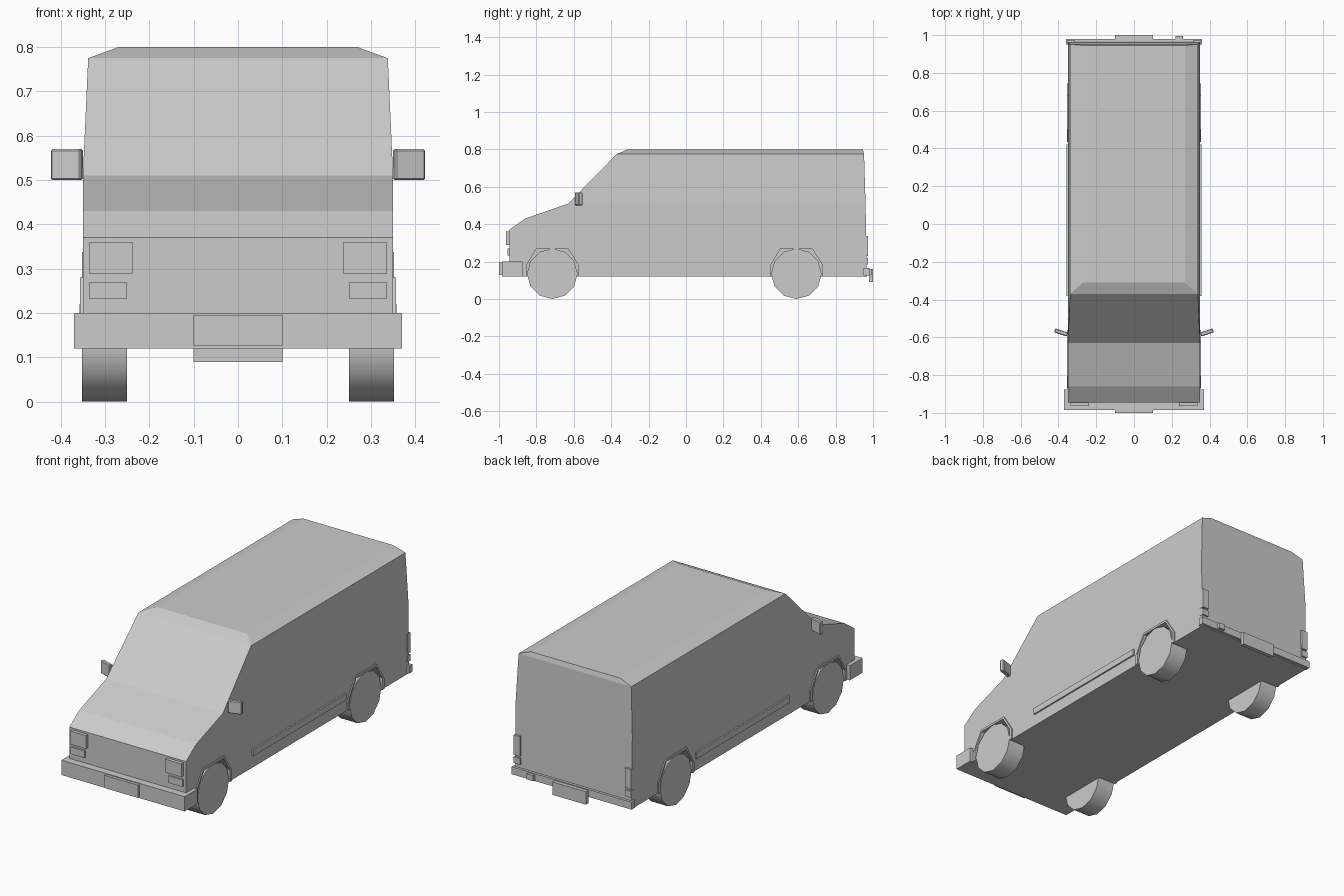
import bpy, bmesh, math
from mathutils import Matrix

if "Cube" in bpy.data.objects:
    bpy.data.objects.remove(bpy.data.objects["Cube"], do_unlink=True)

grey = bpy.data.materials.new("plain_grey")
grey.use_nodes = True
grey.diffuse_color = (0.6, 0.6, 0.6, 1)
grey.node_tree.nodes["Principled BSDF"].inputs["Base Color"].default_value = (0.6, 0.6, 0.6, 1)


def finish(name, bm):
    bmesh.ops.recalc_face_normals(bm, faces=bm.faces[:])
    mesh = bpy.data.meshes.new(name)
    bm.to_mesh(mesh)
    bm.free()
    mesh.materials.append(grey)
    obj = bpy.data.objects.new(name, mesh)
    bpy.context.collection.objects.link(obj)
    return obj


def box(name, x, y, z, turn=0, bevel=0):
    """Box from (low, high) ranges, turned about its own upright axis."""
    bm = bmesh.new()
    size = [b - a for a, b in (x, y, z)]
    centre = [(a + b) / 2 for a, b in (x, y, z)]
    matrix = (Matrix.Translation(centre) @ Matrix.Rotation(turn, 4, "Z")
              @ Matrix.Diagonal((*size, 1)))
    bmesh.ops.create_cube(bm, size=1, matrix=matrix)
    if bevel:
        bmesh.ops.bevel(bm, geom=bm.edges[:], offset=bevel, segments=1, affect="EDGES")
    return finish(name, bm)


def pair(name, x, y, z, turn=0, bevel=0):
    for side, s in (("left", 1), ("right", -1)):
        box(f"{side}_{name}", sorted((s * x[0], s * x[1])), y, z, s * turn, bevel)


def prism(name, outline, x0, x1):
    """Extrude a (y, z) outline along x."""
    bm = bmesh.new()
    face = bm.faces.new([bm.verts.new((x0, y, z)) for y, z in outline])
    grown = bmesh.ops.extrude_face_region(bm, geom=[face])["geom"]
    verts = [v for v in grown if isinstance(v, bmesh.types.BMVert)]
    bmesh.ops.translate(bm, verts=verts, vec=(x1 - x0, 0, 0))
    return finish(name, bm)


# Body shell: side profile with (y, z, half width), joined across
PROFILE = [(-.945, .12, .35), (-.945, .37, .35), (-.86, .43, .35), (-.63, .51, .35),
           (-.37, .775, .338), (-.31, .80, .27), (.945, .80, .27), (.952, .775, .338),
           (.96, .51, .35), (.967, .12, .35)]
bm = bmesh.new()
sides = [[bm.verts.new((s * w, y, z)) for y, z, w in PROFILE] for s in (1, -1)]
left, right = sides
for i in range(len(PROFILE)):
    bm.faces.new((left[i - 1], left[i], right[i], right[i - 1]))
for ring in sides:
    for ids in ((0, 1, 2, 3, 8, 9), (3, 4, 7, 8), (4, 5, 6, 7)):
        bm.faces.new([ring[i] for i in ids])
body = finish("body", bm)

# Wheel wells, arch trims and wheels
ARCH = [(-.155, .12), (-.155, .17), (-.09, .28), (.09, .28), (.155, .18), (.155, .12)]
INNER = [(-.138, .12), (-.138, .18), (-.085, .268), (.085, .268), (.138, .185), (.138, .12)]
for axle, cy in (("front", -.715), ("rear", .59)):
    for side, s in (("left", 1), ("right", -1)):
        hole = [(cy + y, z if z > .12 else .05) for y, z in INNER]
        cutter = prism("well_cutter", hole, s * .255, s * .45)
        cut = body.modifiers.new("well", "BOOLEAN")
        cut.operation = "DIFFERENCE"
        cut.solver = "EXACT"
        cut.object = cutter
        bpy.context.view_layer.objects.active = body
        bpy.ops.object.modifier_apply(modifier=cut.name)
        bpy.data.objects.remove(cutter, do_unlink=True)

        trim = ARCH + INNER[::-1]
        prism(f"{axle}_{side}_arch_trim", [(cy + y, z) for y, z in trim], s * .34, s * .356)

        bm = bmesh.new()
        matrix = (Matrix.Translation((s * .301, cy, .135))
                  @ Matrix.Rotation(math.pi / 2, 4, "Y"))
        bmesh.ops.create_cone(bm, cap_ends=True, segments=12, radius1=.135,
                              radius2=.135, depth=.102, matrix=matrix)
        wheel = finish(f"{axle}_{side}_wheel", bm)
        bpy.ops.object.select_all(action="DESELECT")
        wheel.select_set(True)
        bpy.context.view_layer.objects.active = wheel
        bpy.ops.object.shade_smooth_by_angle(angle=math.radians(40))

# Front end
box("front_bumper", (-.37, .37), (-.985, -.875), (.12, .2))
box("front_plate", (-.1, .1), (-1, -.98), (.127, .196))
pair("headlight", (.238, .335), (-.963, -.94), (.288, .36))
pair("front_indicator", (.252, .335), (-.955, -.94), (.232, .27))

# Rear end
box("rear_bumper", (-.36, .36), (.95, .98), (.125, .165))
box("rear_plate", (-.1, .1), (.978, 1), (.09, .16))
box("tow_socket", (.22, .26), (.975, .995), (.13, .16))
pair("tail_light", (.315, .352), (.95, .974), (.23, .338))
pair("rear_reflector", (.315, .352), (.95, .974), (.185, .22))

# Side mouldings and door mirrors
pair("side_moulding", (.345, .358), (-.38, .42), (.185, .22))
pair("mirror", (.35, .422), (-.585, -.563), (.50, .57), math.radians(18), .004)
